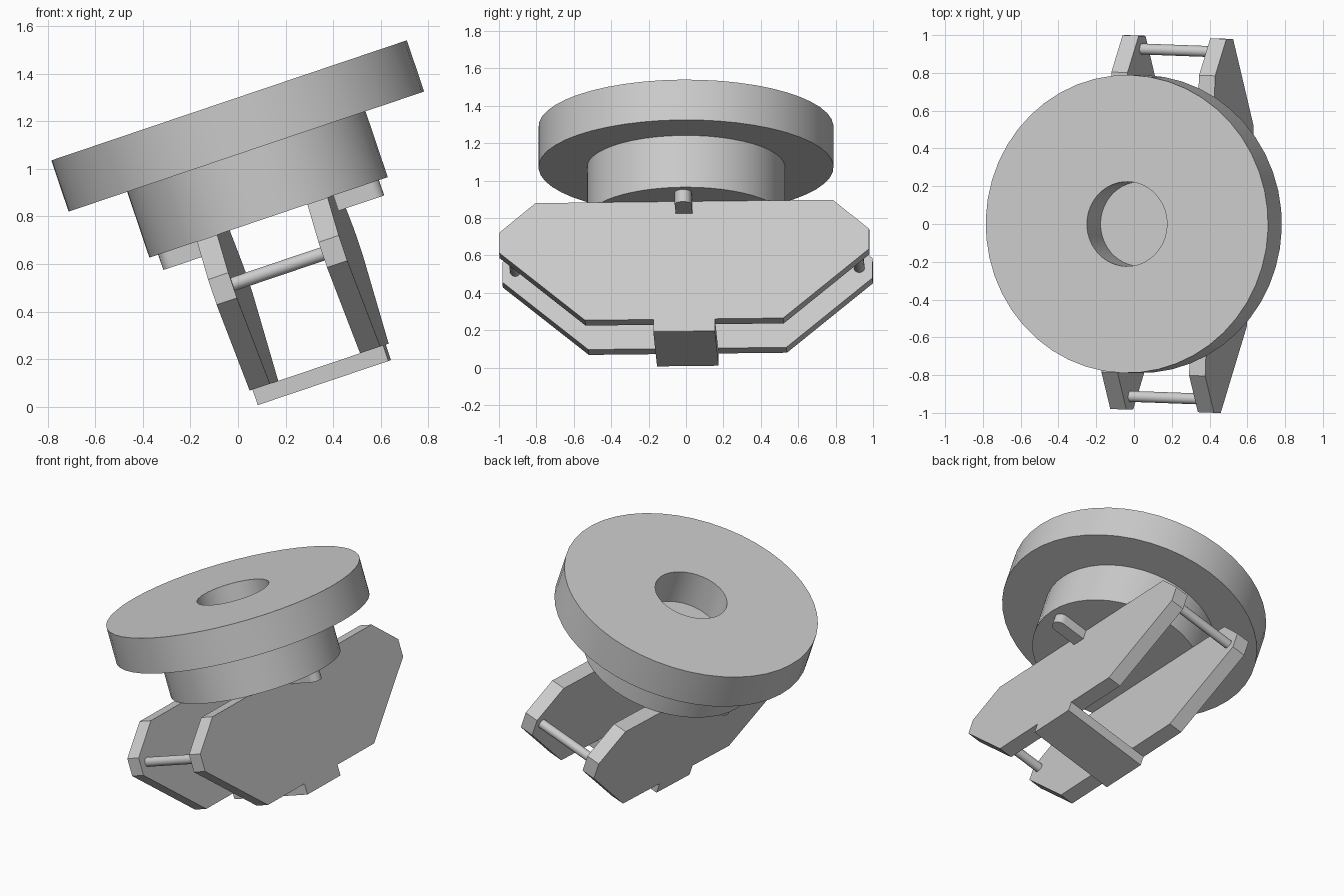
import bpy, bmesh, math
from mathutils import Matrix, Vector

cube = bpy.data.objects.get("Cube")
if cube:
    bpy.data.objects.remove(cube, do_unlink=True)

# One plain grey for the whole model
grey = bpy.data.materials.new("plain grey")
grey.use_nodes = True
colour = (0.6, 0.6, 0.6, 1)
grey.diffuse_color = colour
grey.node_tree.nodes["Principled BSDF"].inputs["Base Color"].default_value = colour

# Parts are built upright around the centre of the disc top, then leaned over
LEAN = (Matrix.Translation((-0.0375, 0, 1.2875))
        @ Matrix.Rotation(math.radians(-18.66), 4, 'Y')
        @ Matrix.Rotation(math.radians(-2), 4, 'Z'))

DISC_BOTTOM, HUB_BOTTOM = -0.227, -0.519
PLATE_BOTTOM, BASE_BOTTOM = -1.183, -1.252
OUTER, INNER = 0.29, 0.2


def finish(name, bm, smooth=False):
    bmesh.ops.remove_doubles(bm, verts=bm.verts, dist=1e-5)
    bmesh.ops.recalc_face_normals(bm, faces=bm.faces)
    mesh = bpy.data.meshes.new(name)
    bm.to_mesh(mesh)
    bm.free()
    mesh.materials.append(grey)
    obj = bpy.data.objects.new(name, mesh)
    bpy.context.collection.objects.link(obj)
    obj.matrix_world = LEAN
    if smooth:
        bpy.ops.object.select_all(action='DESELECT')
        obj.select_set(True)
        bpy.context.view_layer.objects.active = obj
        bpy.ops.object.shade_smooth_by_angle(angle=math.radians(35))
    return obj


def lathe(name, profile, closed, steps=48):
    bm = bmesh.new()
    verts = [bm.verts.new((r, 0, z)) for r, z in profile]
    pairs = list(zip(verts, verts[1:]))
    if closed:
        pairs.append((verts[-1], verts[0]))
    edges = [bm.edges.new(p) for p in pairs]
    bmesh.ops.spin(bm, geom=verts + edges, axis=(0, 0, 1), cent=(0, 0, 0),
                   angle=math.tau, steps=steps)
    return finish(name, bm, True)


def prism(name, outline, offset, smooth=False):
    bm = bmesh.new()
    face = bm.faces.new([bm.verts.new(p) for p in outline])
    moved = bmesh.ops.extrude_face_region(bm, geom=[face], use_keep_orig=True)
    bmesh.ops.translate(bm, vec=offset,
                        verts=[v for v in moved["geom"] if isinstance(v, bmesh.types.BMVert)])
    return finish(name, bm, smooth)


# Wide disc with a central hole, closed below by the hub
lathe("disc", [(0.224, 0), (0.789, 0), (0.789, DISC_BOTTOM), (0.224, DISC_BOTTOM)], True)
lathe("hub", [(0, DISC_BOTTOM), (0.529, DISC_BOTTOM), (0.529, HUB_BOTTOM), (0, HUB_BOTTOM)], False)

# Side plates: eight-sided outline mirrored front to back
half = [(0.795, HUB_BOTTOM), (0.99, -0.685), (0.99, -0.797), (0.53, PLATE_BOTTOM)]
outline = half + [(-y, z) for y, z in reversed(half)]
for side, label in ((1, "left"), (-1, "right")):
    prism(label + "_plate", [(side * INNER, y, z) for y, z in outline],
          (side * (OUTER - INNER), 0, 0))

    # Round-ended peg under the hub, reaching out from the plate
    r = 0.045
    arc = [math.pi * (i / 12 - 0.5) for i in range(13)]
    peg = [(0.445 + r * math.cos(a), r * math.sin(a)) for a in arc]
    peg += [(0.25, r), (0.25, -r)]
    prism(label + "_peg", [(side * x, y, HUB_BOTTOM) for x, y in peg],
          (0, 0, -0.068), True)

# Base block joining the plates
prism("base_block", [(x, y, PLATE_BOTTOM) for x, y in
      ((-OUTER, -0.165), (OUTER, -0.165), (OUTER, 0.165), (-OUTER, 0.165))],
      (0, 0, BASE_BOTTOM - PLATE_BOTTOM))

# Tie rods between the plate ends
for y, label in ((-0.92, "front"), (0.92, "back")):
    ring = [math.tau * i / 20 for i in range(20)]
    prism(label + "_rod", [(-INNER - 0.01, y + 0.029 * math.cos(a), -0.737 + 0.029 * math.sin(a))
                           for a in ring], (2 * INNER + 0.02, 0, 0), True)
